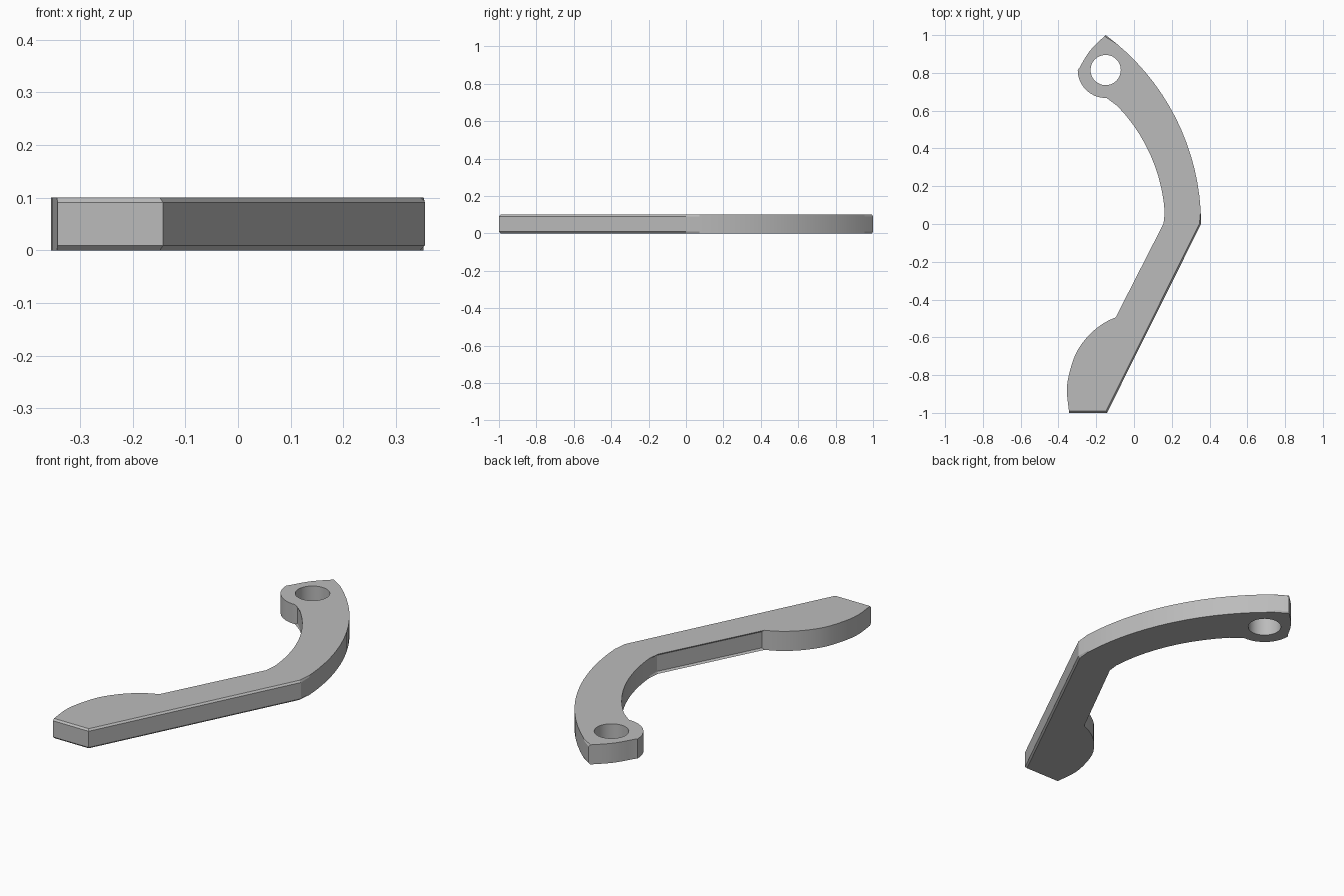
import bpy, bmesh
from math import sin, cos, asin, atan2, radians, pi

cube = bpy.data.objects.get("Cube")
if cube:
    bpy.data.objects.remove(cube, do_unlink=True)

THICK, CHAMFER = 0.1, 0.01
HOLE = (-0.15, 0.815)

grey = bpy.data.materials.new("plain grey")
grey.use_nodes = True
colour = (0.5, 0.5, 0.5, 1)
grey.diffuse_color = colour
grey.node_tree.nodes["Principled BSDF"].inputs["Base Color"].default_value = colour


def arc(cx, cy, r, a0, a1, n):
    return [(cx + r * cos(a0 + (a1 - a0) * i / n),
             cy + r * sin(a0 + (a1 - a0) * i / n)) for i in range(n + 1)]


def spline(pts, n):
    """Smooth curve through the points."""
    p = [pts[0]] + pts + [pts[-1]]
    out = []
    for i in range(1, len(p) - 2):
        for k in range(n):
            t = k / n
            out.append(tuple(0.5 * (2 * b + (c - a) * t + (2 * a - 5 * b + 4 * c - d) * t * t
                                    + (3 * b - a - 3 * c + d) * t ** 3)
                             for a, b, c, d in zip(p[i - 1], p[i], p[i + 1], p[i + 2])))
    return out + [pts[-1]]


# Outline runs counter-clockwise; each stretch says whether its rims are chamfered
outer_r, inner_r = 1.243, 0.898
head_end = (-0.298, 0.81)
stretches = [
    ([(-0.343, -1.0), (-0.143, -1.0), (0.355, 0.0)], True),
    (arc(0.355 - outer_r, 0, outer_r, 0, asin(1 / outer_r), 16), True),
    (spline([(-0.15, 1.0), (-0.235, 0.915), head_end], 4), False),
    (arc(*HOLE, 0.148, pi, radians(275), 10), False),
    (arc(0.165 - inner_r, 0, inner_r, asin(0.667 / inner_r), 0, 12), True),
    ([(0.165, 0.0), (-0.085, -0.49)], True),
    (spline([(-0.085, -0.49), (-0.155, -0.522), (-0.235, -0.585), (-0.305, -0.68),
             (-0.345, -0.8), (-0.355, -0.89), (-0.343, -1.0)], 4), False),
]
outline, chamfered = [], []
for pts, flag in stretches:
    outline += pts[:-1]
    chamfered += [flag] * (len(pts) - 1)

# Lever plate
bm = bmesh.new()
low = [bm.verts.new((x, y, 0)) for x, y in outline]
high = [bm.verts.new((x, y, THICK)) for x, y in outline]
bm.faces.new(low[::-1])
bm.faces.new(high)
n = len(outline)
for i in range(n):
    j = (i + 1) % n
    bm.faces.new((low[i], low[j], high[j], high[i]))
rims = [bm.edges.get((ring[i], ring[(i + 1) % n]))
        for ring in (low, high) for i in range(n) if chamfered[i]]
bmesh.ops.bevel(bm, geom=rims, offset=CHAMFER, offset_type='OFFSET',
                segments=1, affect='EDGES', clamp_overlap=True)
bmesh.ops.recalc_face_normals(bm, faces=bm.faces)
mesh = bpy.data.meshes.new("lever_arm")
bm.to_mesh(mesh)
bm.free()
mesh.materials.append(grey)
arm = bpy.data.objects.new("lever_arm", mesh)
bpy.context.collection.objects.link(arm)

# Pivot hole
bpy.ops.mesh.primitive_cylinder_add(vertices=48, radius=0.08, depth=0.4,
                                    location=(*HOLE, THICK / 2))
cutter = bpy.context.object
cutter.name = "hole_cutter"
cutter.hide_render = True
cutter.data.materials.append(grey)
cut = arm.modifiers.new("pivot hole", 'BOOLEAN')
cut.operation, cut.solver, cut.object = 'DIFFERENCE', 'EXACT', cutter

bpy.ops.object.select_all(action='DESELECT')
arm.select_set(True)
bpy.context.view_layer.objects.active = arm
bpy.ops.object.modifier_apply(modifier=cut.name)
bpy.data.objects.remove(cutter, do_unlink=True)
bpy.ops.object.shade_smooth_by_angle(angle=radians(25))
